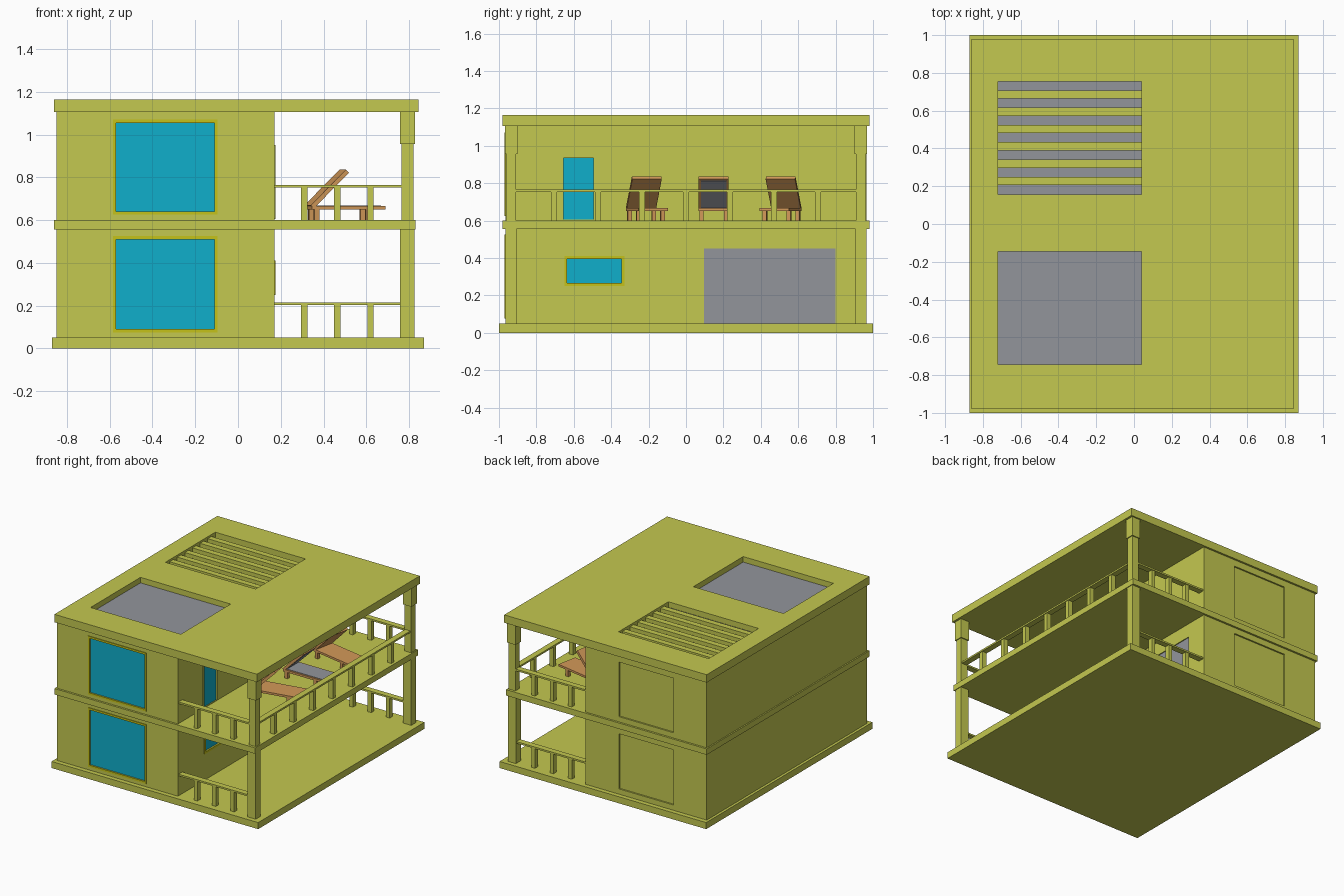
import bpy, bmesh
from math import radians
from mathutils import Matrix, Vector

if "Cube" in bpy.data.objects:
    bpy.data.objects.remove(bpy.data.objects["Cube"])


def material(name, r, g, b):
    m = bpy.data.materials.new(name)
    m.use_nodes = True
    m.diffuse_color = (r, g, b, 1)
    m.node_tree.nodes["Principled BSDF"].inputs["Base Color"].default_value = (r, g, b, 1)
    return m


LIME = material("lime wall", 0.55, 0.58, 0.08)
YELLOW = material("yellow frame", 0.56, 0.54, 0.01)
GLASS = material("blue glass", 0.005, 0.43, 0.6)
GREY = material("grey panel", 0.29, 0.3, 0.33)
WOOD = material("orange wood", 0.65, 0.32, 0.1)


def box(name, xs, ys, zs, mat, matrix=None):
    """Box between the given x, y and z limits, optionally moved by a matrix."""
    bm = bmesh.new()
    bmesh.ops.create_cube(bm, size=1)
    lims = (xs, ys, zs)
    for v in bm.verts:
        v.co = Vector([a + (c + 0.5) * (b - a) for c, (a, b) in zip(v.co, lims)])
    if matrix:
        bm.transform(matrix)
    mesh = bpy.data.meshes.new(name)
    bm.to_mesh(mesh)
    bm.free()
    mesh.materials.append(mat)
    ob = bpy.data.objects.new(name, mesh)
    bpy.context.collection.objects.link(ob)
    return ob


def cut(target, xs, ys, zs):
    """Cut a box-shaped recess into the target."""
    cutter = box("cutter", xs, ys, zs, LIME)
    cutter.hide_render = True
    mod = target.modifiers.new("recess", 'BOOLEAN')
    mod.operation, mod.solver, mod.object = 'DIFFERENCE', 'EXACT', cutter
    bpy.context.view_layer.objects.active = target
    bpy.ops.object.modifier_apply(modifier=mod.name)
    bpy.data.objects.remove(cutter)


def around(c, w):
    return (c - w / 2, c + w / 2)


# Limits shared by the storeys
WX = (-0.85, 0.17)
WY = 0.965
WIN = (-0.57, -0.11)
R = 0.012      # recess depth
F = 0.015      # frame width
P = 0.005      # plate thickness

# Floor slabs and roof
box("base_slab", (-0.87, 0.87), (-1, 1), (0, 0.05), LIME)
box("middle_slab", (-0.86, 0.83), (-0.98, 0.98), (0.555, 0.6), LIME)
roof = box("roof", (-0.86, 0.845), (-0.98, 0.98), (1.105, 1.165), LIME)

# Roof openings, panel and slats
RX = (-0.72, 0.04)
for name, ys in (("skylight", (-0.745, -0.145)), ("vent", (0.155, 0.755))):
    cut(roof, RX, ys, (1.12, 1.2))
    box(name + "_panel", RX, ys, (1.118, 1.123), GREY)
for i in range(6):
    y = 0.2275 + i * 0.0917
    box("roof_slat", RX, around(y, 0.044), (1.12, 1.15), LIME)


def frame_side(name, ys, zs, mat):
    """Four thin strips around an opening in the porch wall."""
    x = (WX[1], WX[1] + P)
    for y in ((ys[0] - F, ys[0]), (ys[1], ys[1] + F)):
        box(name, x, y, (zs[0], zs[1] + F), mat)
    box(name, x, ys, (zs[1], zs[1] + F), mat)


def frame_front(zs):
    """Four thin strips around a front window."""
    y = (-WY - P, -WY)
    for x in ((WIN[0] - F, WIN[0]), (WIN[1], WIN[1] + F)):
        box("window_frame", x, y, (zs[0] - F, zs[1] + F), YELLOW)
    for z in ((zs[0] - F, zs[0]), (zs[1], zs[1] + F)):
        box("window_frame", WIN, y, z, YELLOW)


# Room blocks with front windows and back panels
rooms = {}
for level, zs, wz in (("lower", (0.05, 0.555), (0.09, 0.51)),
                      ("upper", (0.6, 1.105), (0.64, 1.055))):
    room = box(level + "_room", WX, (-WY, WY), zs, LIME)
    cut(room, WIN, (-WY - R, -WY + R), wz)
    cut(room, WIN, (WY - R, WY + R), wz)
    box(level + "_front_window", WIN, (-WY + R - P, -WY + R), wz, GLASS)
    frame_front(wz)
    rooms[level] = room

# Openings in the porch wall
for name, level, ys, zs, mat in (
        ("side_window", "lower", (-0.635, -0.345), (0.265, 0.395), GLASS),
        ("garage_door", "lower", (0.095, 0.8), (0.05, 0.45), GREY),
        ("balcony_door", "upper", (-0.655, -0.495), (0.605, 0.935), GLASS)):
    x = WX[1]
    cut(rooms[level], (x - R, x + R), ys, (zs[0], zs[1]))
    box(name, (x - R, x - R + P), ys, zs, mat)
    if name == "side_window":
        frame_side("side_window_frame", ys, zs, YELLOW)
        box("side_window_sill", (x, x + P), (ys[0] - F, ys[1] + F),
            (zs[0] - F, zs[0]), YELLOW)
    elif name == "balcony_door":
        frame_side("balcony_door_frame", ys, zs, LIME)

# Porch posts, railings and balusters at both ends
for s in (-1, 1):
    y = s * 0.935
    box("lower_post", (0.757, 0.825), around(y, 0.06), (0.05, 0.555), LIME)
    box("upper_post", (0.764, 0.822), around(y, 0.052), (0.6, 0.955), LIME)
    box("post_capital", (0.757, 0.829), around(y, 0.068), (0.955, 1.105), LIME)
    for floor in (0.05, 0.6):
        top = floor + 0.152
        box("end_rail", (0.17, 0.765), around(y, 0.045), (top, top + 0.013), LIME)
        for x in (0.31, 0.465, 0.62):
            box("end_baluster", around(x, 0.03), around(y, 0.035), (floor, top), LIME)

# Long balcony railing
box("side_rail", around(0.793, 0.045), (-0.91, 0.91), (0.752, 0.765), LIME)
for i in range(-3, 4):
    box("side_baluster", around(0.793, 0.035), around(i * 0.235, 0.033),
        (0.6, 0.752), LIME)


def lounger(y, angle, top_mat):
    """Reclined deck chair, its hinge at the local origin on the balcony floor."""
    place = Matrix.Translation((0.34, y, 0.6)) @ Matrix.Rotation(radians(angle), 4, 'Z')
    half = (-0.08, 0.08)
    inner = (-0.068, 0.068)
    box("chair_seat", (-0.01, 0.34), half, (0.05, 0.066), WOOD, place)
    tilt = place @ Matrix.Translation((0, 0, 0.055)) @ Matrix.Rotation(radians(45), 4, 'Y')
    box("chair_back", (-0.02, 0), half, (0, 0.235), WOOD, tilt)
    if top_mat:
        box("seat_cushion", (0.01, 0.33), inner, (0.066, 0.069), top_mat, place)
        box("back_cushion", (0, 0.003), inner, (0.015, 0.225), top_mat, tilt)
    for x in (0.015, 0.26):
        for s in (-1, 1):
            box("chair_leg", around(x, 0.024), around(s * 0.066, 0.022),
                (0, 0.05), WOOD, place)


# Three deck chairs, the outer two turned towards the middle one
lounger(-0.24, 11, None)
lounger(0.148, 0, GREY)
lounger(0.536, -11, None)
